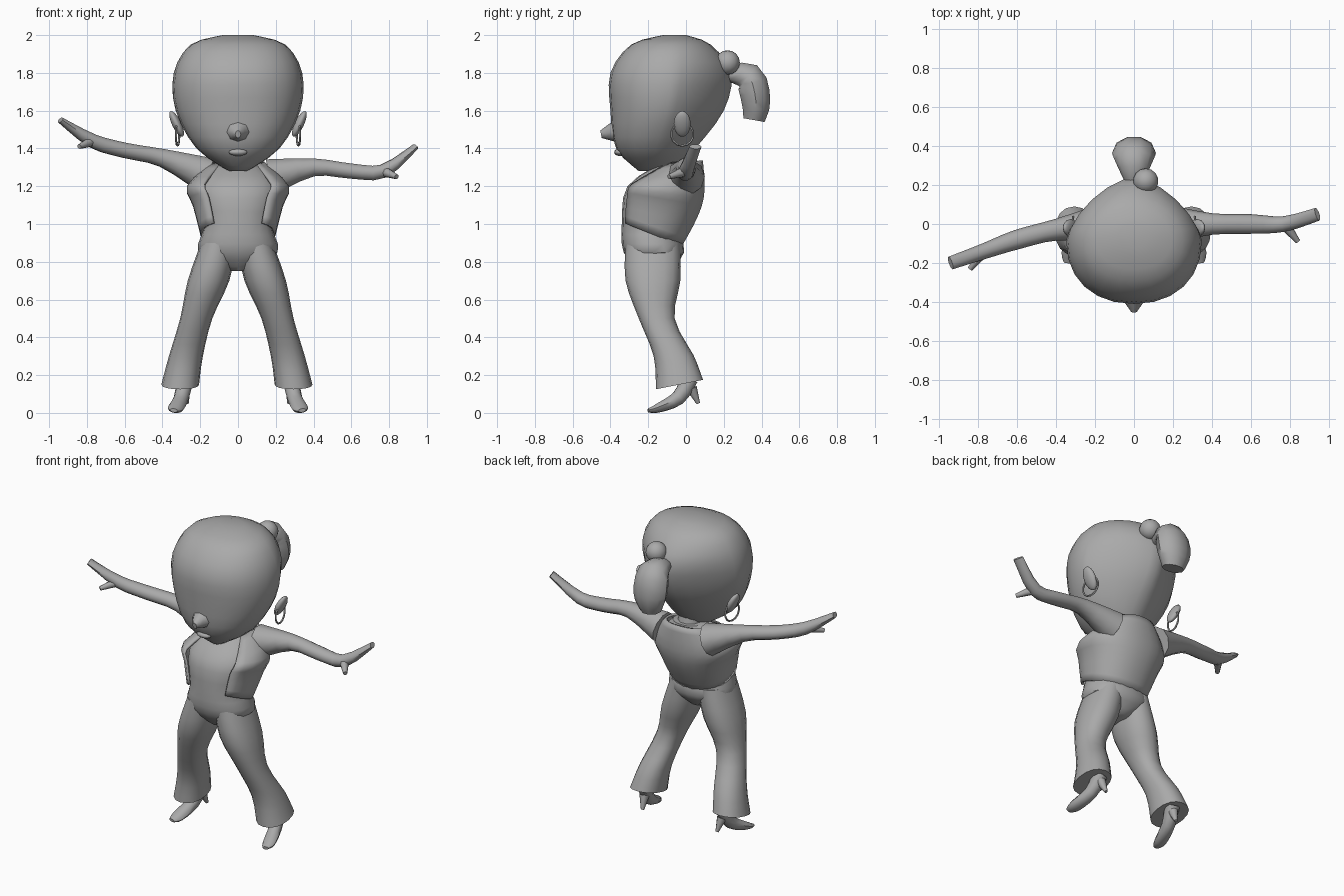
import bpy, bmesh
from math import sin, cos, pi, copysign, radians
from mathutils import Vector

if "Cube" in bpy.data.objects:
    bpy.data.objects.remove(bpy.data.objects["Cube"], do_unlink=True)

shade = 0.4
grey = bpy.data.materials.new("plain_grey")
grey.use_nodes = True
grey.diffuse_color = (shade, shade, shade, 1)
grey.node_tree.nodes["Principled BSDF"].inputs["Base Color"].default_value = grey.diffuse_color


def finish(ob, name, angle=45):
    ob.name = name
    ob.data.materials.clear()
    ob.data.materials.append(grey)
    bpy.ops.object.select_all(action='DESELECT')
    ob.select_set(True)
    bpy.context.view_layer.objects.active = ob
    bpy.ops.object.shade_smooth_by_angle(angle=radians(angle))
    return ob


def smooth_keys(keys, steps=3):
    """Blend between key stations along a smooth spline."""
    last = len(keys) - 1
    result = []
    for i in range(last):
        before, start, end, after = (keys[max(0, i - 1)], keys[i], keys[i + 1],
                                     keys[min(last, i + 2)])
        for step in range(steps):
            t = step / steps
            station = []
            for a, b, c, d in zip(before, start, end, after):
                leave, arrive = (c - a) / 2, (d - b) / 2
                bend = 3 * (c - b) - 2 * leave - arrive
                twist = leave + arrive - 2 * (c - b)
                station.append(b + t * (leave + t * (bend + t * twist)))
            result.append(station)
    return result + [list(keys[last])]


def loft(name, rings, closed=True):
    """Skin a list of equal-length rings, capping both ends when closed."""
    bm = bmesh.new()
    rows = [[bm.verts.new(point) for point in ring_points] for ring_points in rings]
    count = len(rows[0])
    for lower, upper in zip(rows, rows[1:]):
        for i in range(count if closed else count - 1):
            j = (i + 1) % count
            bm.faces.new((lower[i], lower[j], upper[j], upper[i]))
    if closed:
        bm.faces.new(rows[0][::-1])
        bm.faces.new(rows[-1])
    bmesh.ops.recalc_face_normals(bm, faces=bm.faces)
    mesh = bpy.data.meshes.new(name)
    bm.to_mesh(mesh)
    bm.free()
    ob = bpy.data.objects.new(name, mesh)
    bpy.context.collection.objects.link(ob)
    return finish(ob, name)


def ring(z, half_width, front, back, centre=0, back_power=2.2, tilt=0, gap=0, count=20):
    """Rounded outline; gap leaves an opening at the front, tilt slopes it along y."""
    middle = (front + back) / 2
    depth = (back - front) / 2
    points = []
    for i in range(count):
        angle = gap + (2 * pi - 2 * gap) * i / (count - 1 if gap else count)
        across, along = sin(angle), -cos(angle)
        power = 2.2 if along < 0 else back_power
        x = copysign(abs(across) ** (2 / power), across) * half_width
        y = copysign(abs(along) ** (2 / power), along) * depth
        points.append(Vector((centre + x, middle + y, z + tilt * y)))
    return points


def tube(name, keys, up=(0, 0, 1), count=10):
    """Tube through stations of x, y, z, side radius and up radius."""
    path = smooth_keys(keys)
    spots = [Vector(station[:3]) for station in path]
    rings = []
    for i, spot in enumerate(spots):
        ahead = spots[min(i + 1, len(spots) - 1)] - spots[max(i - 1, 0)]
        side = ahead.cross(Vector(up)).normalized()
        top = side.cross(ahead).normalized()
        wide, tall = path[i][3:]
        angles = [2 * pi * k / count for k in range(count)]
        rings.append([spot + side * wide * cos(a) + top * tall * sin(a) for a in angles])
    return loft(name, rings)


def ball(name, location, scale, rotation=(0, 0, 0)):
    bpy.ops.mesh.primitive_uv_sphere_add(segments=14, ring_count=8, radius=1,
                                         location=location, rotation=rotation)
    bpy.context.object.scale = scale
    return finish(bpy.context.object, name)


# Head: z, half width, front, back; the back draws to a point at mid height
head_keys = [(1.28, 0.05, -0.25, -0.06), (1.4, 0.22, -0.37, 0.05), (1.6, 0.33, -0.4, 0.2),
             (1.8, 0.34, -0.4, 0.24), (1.95, 0.25, -0.29, 0.13), (2, 0.08, -0.12, 0)]
loft("head", [ring(*key, back_power=2 - 0.6 * sin(pi * (key[0] - 1.28) / 0.72), count=24)
              for key in smooth_keys(head_keys)])

# Face
tube("nose", [(0, -0.37, 1.49, 0.07, 0.06), (0, -0.45, 1.475, 0.015, 0.02)], count=8)
ball("lips", (0, -0.35, 1.38), (0.05, 0.03, 0.02))

# Hair bobble and ponytail
ball("hair_bobble", (0.06, 0.22, 1.855), [0.065] * 3)
tube("ponytail", [(0, 0.2, 1.79, 0.04, 0.03), (0, 0.33, 1.78, 0.1, 0.08),
                  (0, 0.37, 1.65, 0.11, 0.08), (0, 0.36, 1.55, 0.07, 0.06)], up=(0, 1, 1))

# Neck, then shirt and hips as one body
tube("neck", [(0, -0.03, 1.2, 0.09, 0.09), (0, -0.05, 1.36, 0.07, 0.07)], up=(0, 1, 0))
body_keys = [(0.75, 0.05, -0.25, -0.09), (0.85, 0.21, -0.33, -0.01), (1, 0.18, -0.34, -0.03),
             (1.2, 0.22, -0.31, 0.06), (1.33, 0.1, -0.12, 0.05)]
loft("body", [ring(*key) for key in smooth_keys(body_keys)])

# Open waistcoat, hem sloping down to the back
vest_keys = [(0.95, 0.2, -0.36, -0.02), (1.1, 0.24, -0.36, 0.07), (1.2, 0.27, -0.33, 0.1),
             (1.33, 0.14, -0.12, 0.09)]
vest = loft("waistcoat", [ring(*key, tilt=1.2 * (key[0] - 1.28), gap=0.7)
                          for key in smooth_keys(vest_keys)], closed=False)
cloth = vest.modifiers.new("thickness", 'SOLIDIFY')
cloth.thickness = 0.015

# Arms from shoulder to fingertips, sharing one set of radii
arm_radii = [(0.1, 0.1), (0.055, 0.05), (0.05, 0.042), (0.04, 0.038), (0.034, 0.016)]
arm_paths = {
    "right": [(-0.17, 0, 1.26), (-0.4, -0.03, 1.35), (-0.6, -0.08, 1.39), (-0.77, -0.14, 1.44),
              (-0.94, -0.2, 1.55)],
    "left": [(0.17, 0, 1.25), (0.4, 0, 1.3), (0.6, 0, 1.28), (0.77, 0, 1.28),
             (0.94, 0.05, 1.41)]}

# Legs: z, inner x, outer x, front, back
leg_keys = [(0.9, 0, 0.19, -0.32, -0.03), (0.7, 0.04, 0.26, -0.32, -0.03),
            (0.5, 0.13, 0.3, -0.25, -0.06), (0.3, 0.18, 0.36, -0.17, 0.04),
            (0.15, 0.2, 0.4, -0.16, 0.09)]

for side, s in (("right", -1), ("left", 1)):
    # Arm and thumb
    path = arm_paths[side]
    tube(side + "_arm", [spot + radii for spot, radii in zip(path, arm_radii)])
    wrist = Vector(path[3])
    thumb_tip = wrist + Vector((s * 0.07, -0.09, -0.03))
    tube(side + "_thumb", [(*wrist, 0.03, 0.03), (*thumb_tip, 0.013, 0.013)], count=8)

    # Ear and hoop earring
    ball(side + "_ear", (s * 0.325, -0.02, 1.53), (0.025, 0.045, 0.075), (0, s * 0.45, 0))
    bpy.ops.mesh.primitive_torus_add(major_segments=14, minor_segments=5, major_radius=0.06,
                                     minor_radius=0.006, location=(s * 0.32, -0.02, 1.475),
                                     rotation=(0, pi / 2, s * 0.15))
    finish(bpy.context.object, side + "_earring")

    # Flared trouser leg, hem rising to the back
    loft(side + "_trouser_leg",
         [ring(z, (outer - inner) / 2, front, back, centre=s * (inner + outer) / 2 - 0.006,
               tilt=max(0, 0.35 - z), count=16)
          for z, inner, outer, front, back in smooth_keys(leg_keys)])

    # High-heeled shoe with the toe turned outward
    tube(side + "_shoe", [(s * 0.28, 0.02, 0.18, 0.045, 0.045), (s * 0.3, -0.04, 0.08, 0.04, 0.04),
                          (s * 0.33, -0.15, 0.025, 0.042, 0.024),
                          (s * 0.34, -0.2, 0.013, 0.02, 0.01)], up=(0, 1, -1))
    tube(side + "_heel", [(s * 0.28, 0.03, 0.13, 0.03, 0.03),
                          (s * 0.27, 0.065, 0.05, 0.01, 0.01)], up=(0, 1, -1), count=8)
